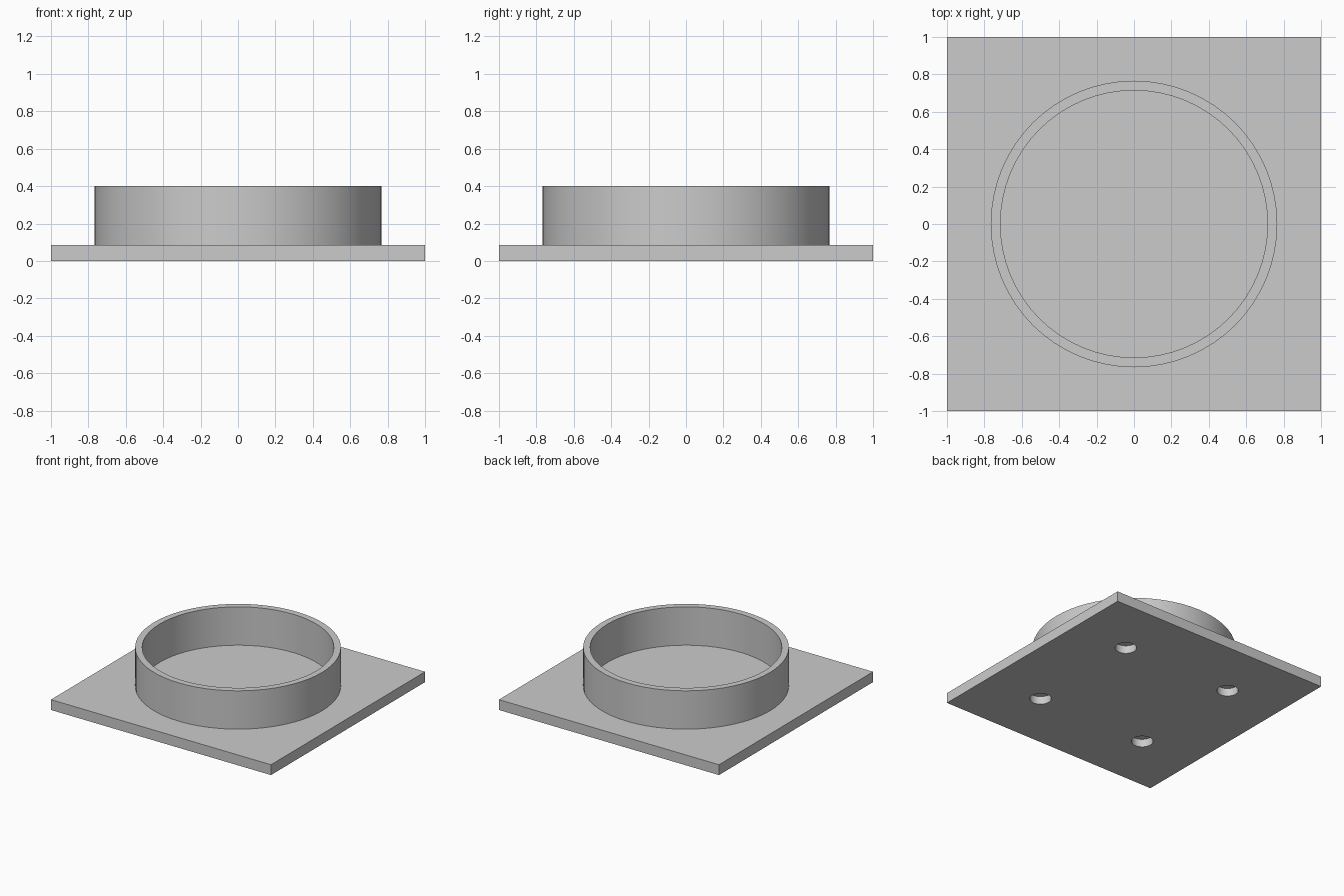
import bpy
import bmesh
from math import radians
from mathutils import Matrix

cube = bpy.data.objects.get("Cube")
if cube:
    bpy.data.objects.remove(cube, do_unlink=True)

PLATE_TOP = 0.085
RING_TOP = 0.4
OUTER, INNER = 0.766, 0.714
HOLE_R, HOLE_DEPTH = 0.081, 0.065

grey = bpy.data.materials.new("plain grey")
grey.use_nodes = True
colour = (0.6, 0.6, 0.6, 1)
grey.diffuse_color = colour
grey.node_tree.nodes["Principled BSDF"].inputs["Base Color"].default_value = colour


def add_object(name, bm):
    mesh = bpy.data.meshes.new(name)
    bmesh.ops.recalc_face_normals(bm, faces=bm.faces)
    bm.to_mesh(mesh)
    bm.free()
    mesh.materials.append(grey)
    obj = bpy.data.objects.new(name, mesh)
    bpy.context.collection.objects.link(obj)
    return obj


def add_cylinder(bm, radius, bottom, top, x=0, y=0, segments=64):
    bmesh.ops.create_cone(
        bm, cap_ends=True, segments=segments, radius1=radius, radius2=radius,
        depth=top - bottom, matrix=Matrix.Translation((x, y, (bottom + top) / 2)))


def cut(obj, cutter):
    cutter.hide_render = True
    cutter.hide_viewport = True
    mod = obj.modifiers.new("cut", "BOOLEAN")
    mod.operation = "DIFFERENCE"
    mod.solver = "EXACT"
    mod.object = cutter
    bpy.context.view_layer.objects.active = obj
    bpy.ops.object.modifier_apply(modifier=mod.name)
    bpy.data.objects.remove(cutter, do_unlink=True)


# Square base plate
bm = bmesh.new()
bmesh.ops.create_cube(bm, size=1, matrix=Matrix.Translation((0, 0, PLATE_TOP / 2))
                      @ Matrix.Diagonal((2, 2, PLATE_TOP, 1)))
base_plate = add_object("base_plate", bm)

# Four blind round holes in the underside
bm = bmesh.new()
for x in (-0.5, 0.5):
    for y in (-0.5, 0.5):
        add_cylinder(bm, HOLE_R, -0.05, HOLE_DEPTH, x, y, 32)
cut(base_plate, add_object("hole_cutter", bm))

# Upright round collar, open at the top
bm = bmesh.new()
profile = [bm.verts.new((r, 0, z)) for r, z in (
    (INNER, PLATE_TOP), (OUTER, PLATE_TOP), (OUTER, RING_TOP), (INNER, RING_TOP))]
edges = [bm.edges.new((profile[i], profile[(i + 1) % 4])) for i in range(4)]
bmesh.ops.spin(bm, geom=profile + edges, cent=(0, 0, 0), axis=(0, 0, 1),
               angle=radians(360), steps=64, use_duplicate=False)
bmesh.ops.remove_doubles(bm, verts=bm.verts, dist=0.0001)
collar = add_object("round_collar", bm)

# Smooth round walls, sharp rims
for obj in (base_plate, collar):
    bpy.ops.object.select_all(action="DESELECT")
    obj.select_set(True)
    bpy.context.view_layer.objects.active = obj
    bpy.ops.object.shade_smooth_by_angle(angle=radians(30))
